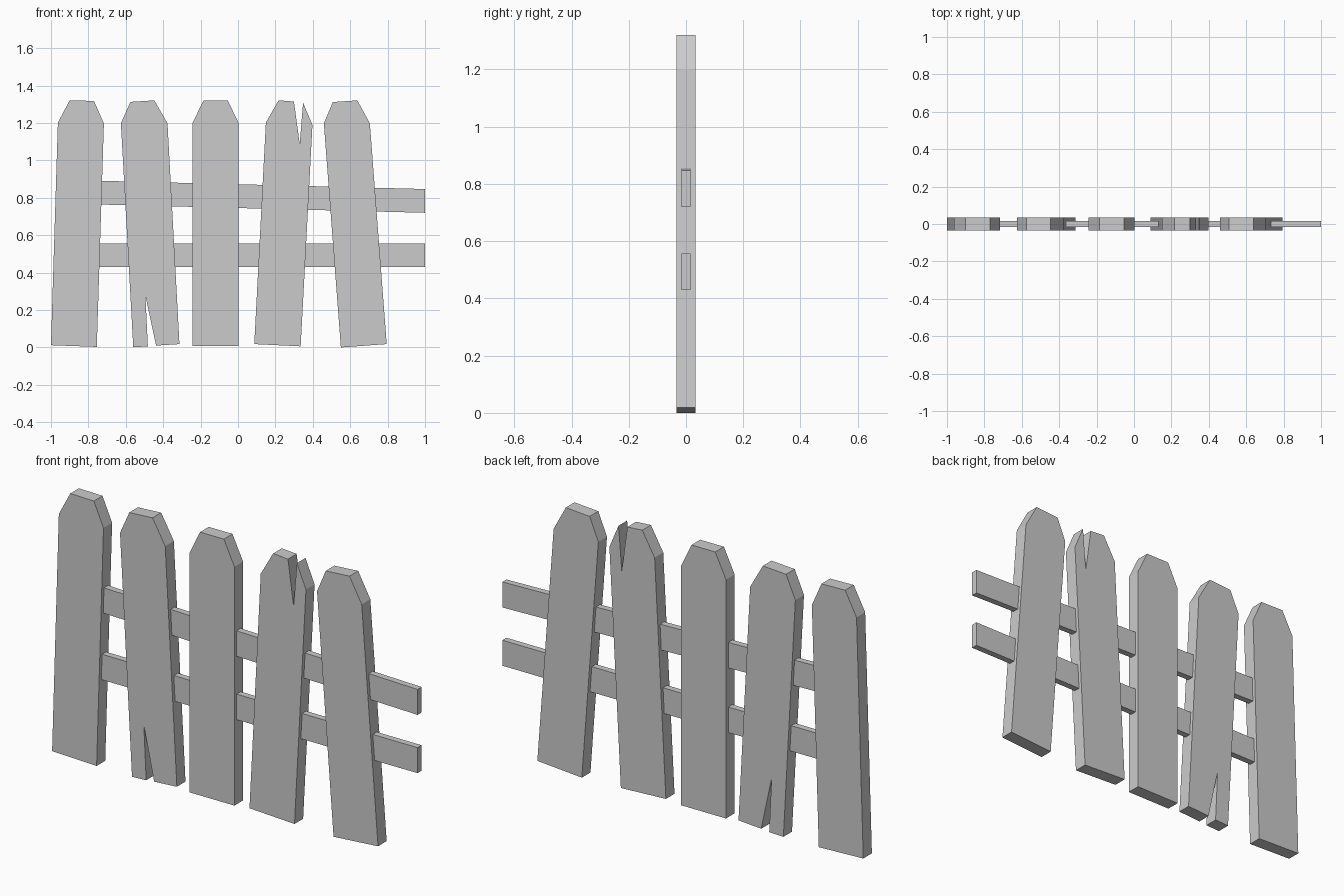
import bpy
import bmesh

if "Cube" in bpy.data.objects:
    bpy.data.objects.remove(bpy.data.objects["Cube"])


def slab(name, profile, half_depth):
    """Extrude a front (x, z) outline along y, centred on y = 0."""
    bm = bmesh.new()
    face = bm.faces.new([bm.verts.new((x, -half_depth, z)) for x, z in profile])
    new = bmesh.ops.extrude_face_region(bm, geom=[face], use_keep_orig=True)["geom"]
    verts = [v for v in new if isinstance(v, bmesh.types.BMVert)]
    bmesh.ops.translate(bm, verts=verts, vec=(0, 2 * half_depth, 0))
    bmesh.ops.recalc_face_normals(bm, faces=bm.faces)
    mesh = bpy.data.meshes.new(name)
    bm.to_mesh(mesh)
    bm.free()
    obj = bpy.data.objects.new(name, mesh)
    bpy.context.collection.objects.link(obj)
    return obj


# Crooked pickets, two of them with a split notch in the outline
pickets = [
    [(-1.0, .012), (-.755, .003), (-.717, 1.198), (-.77, 1.318),
     (-.90, 1.321), (-.963, 1.202)],
    [(-.56, .002), (-.482, .005), (-.495, .276), (-.438, .010), (-.313, .018),
     (-.377, 1.198), (-.447, 1.321), (-.575, 1.313), (-.626, 1.198)],
    [(-.244, .009), (.004, .009), (.004, 1.198), (-.054, 1.32),
     (-.185, 1.32), (-.244, 1.198)],
    [(.087, .018), (.335, .006), (.398, 1.19), (.348, 1.308), (.33, 1.088),
     (.299, 1.315), (.217, 1.321), (.149, 1.202)],
    [(.55, 0), (.795, .018), (.705, 1.198), (.638, 1.321),
     (.507, 1.312), (.459, 1.198)],
]
for i, outline in enumerate(pickets, 1):
    slab(f"picket_{i}", outline, 0.034)

# Thin rails running through the pickets, the upper one sagging to the right
slab("lower_rail", [(-.85, .43), (1, .43), (1, .557), (-.85, .557)], 0.016)
slab("upper_rail", [(-.85, .767), (1, .72), (1, .847), (-.85, .894)], 0.016)
